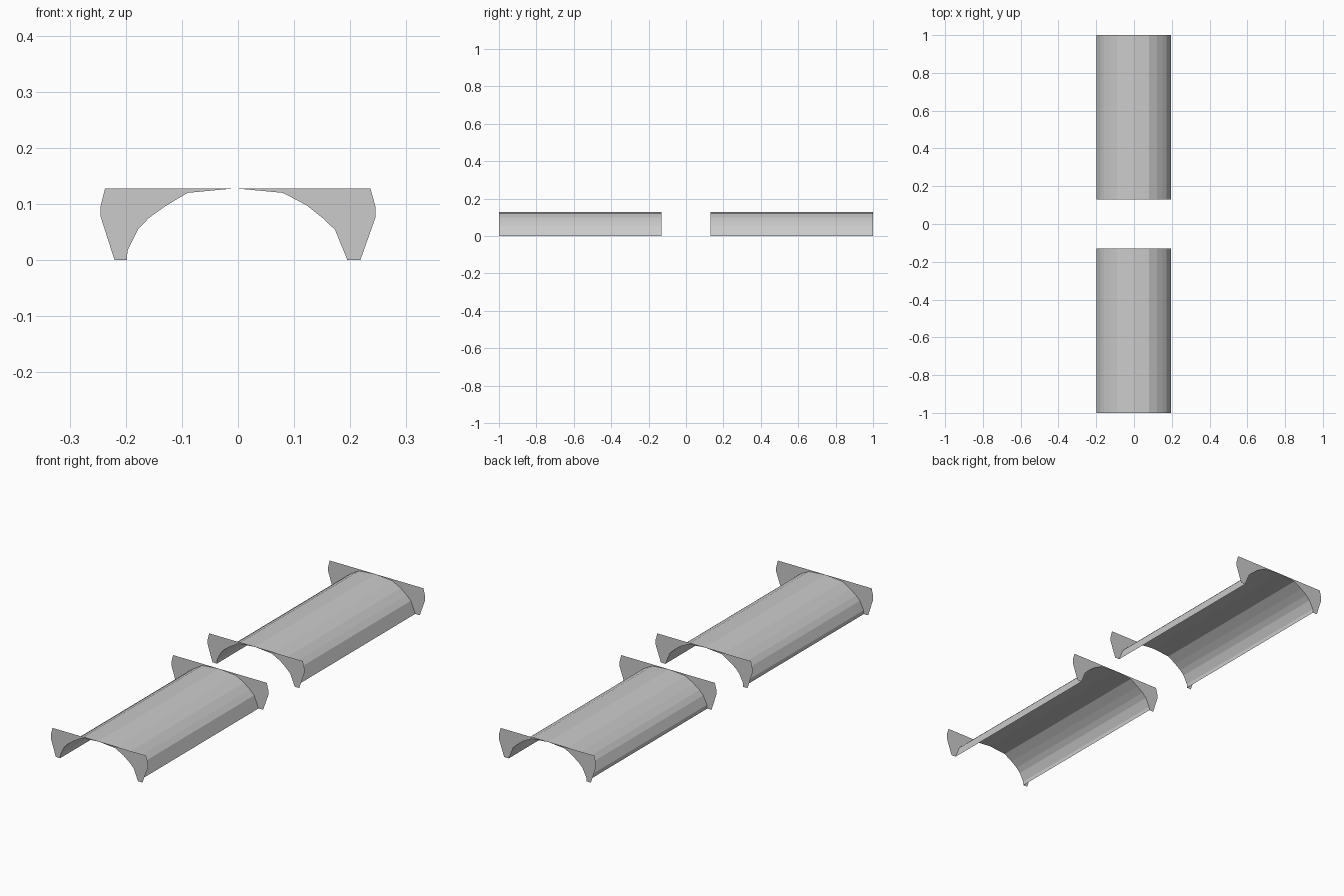
import bpy

if "Cube" in bpy.data.objects:
    bpy.data.objects.remove(bpy.data.objects["Cube"])

# Arch cross-section (x, z), left foot to right foot
ARCH = [(-0.198, 0), (-0.197, 0.017), (-0.178, 0.055), (-0.159, 0.075), (-0.130, 0.096),
        (-0.090, 0.120), (-0.005, 0.128), (0.080, 0.120), (0.122, 0.098),
        (0.152, 0.074), (0.173, 0.054), (0.195, 0)]
APEX = 6
# Outer outlines of the end plates, from the top down to the foot
LEFT_EDGE = [(-0.237, 0.128), (-0.245, 0.096), (-0.245, 0.078), (-0.220, 0)]
RIGHT_EDGE = [(0.236, 0.128), (0.245, 0.095), (0.245, 0.076), (0.218, 0)]


def make_object(name, verts, faces):
    mesh = bpy.data.meshes.new(name)
    mesh.from_pydata(verts, [], faces)
    mesh.update()
    obj = bpy.data.objects.new(name, mesh)
    bpy.context.collection.objects.link(obj)
    return obj


def arch_shell(name, y0, y1):
    n = len(ARCH)
    verts = [(x, y, z) for y in (y0, y1) for x, z in ARCH]
    faces = [(i, i + 1, n + i + 1, n + i) for i in range(n - 1)]
    make_object(name, verts, faces)


def end_plate(name, y):
    # Two spandrels that meet at the crown of the arch
    left = LEFT_EDGE + ARCH[:APEX + 1]
    right = RIGHT_EDGE + ARCH[:APEX - 1:-1]
    verts = [(x, y, z) for x, z in left + right]
    a, b = len(left), len(right)
    make_object(name, verts, [tuple(range(a)), tuple(reversed(range(a, a + b)))])


# Two arched covers, each with a flat plate at both ends
for side, y0, y1 in (("front", -1.0, -0.13), ("back", 0.13, 1.0)):
    arch_shell(side + "_arch_shell", y0, y1)
    end_plate(side + "_section_near_plate", y0)
    end_plate(side + "_section_far_plate", y1)
